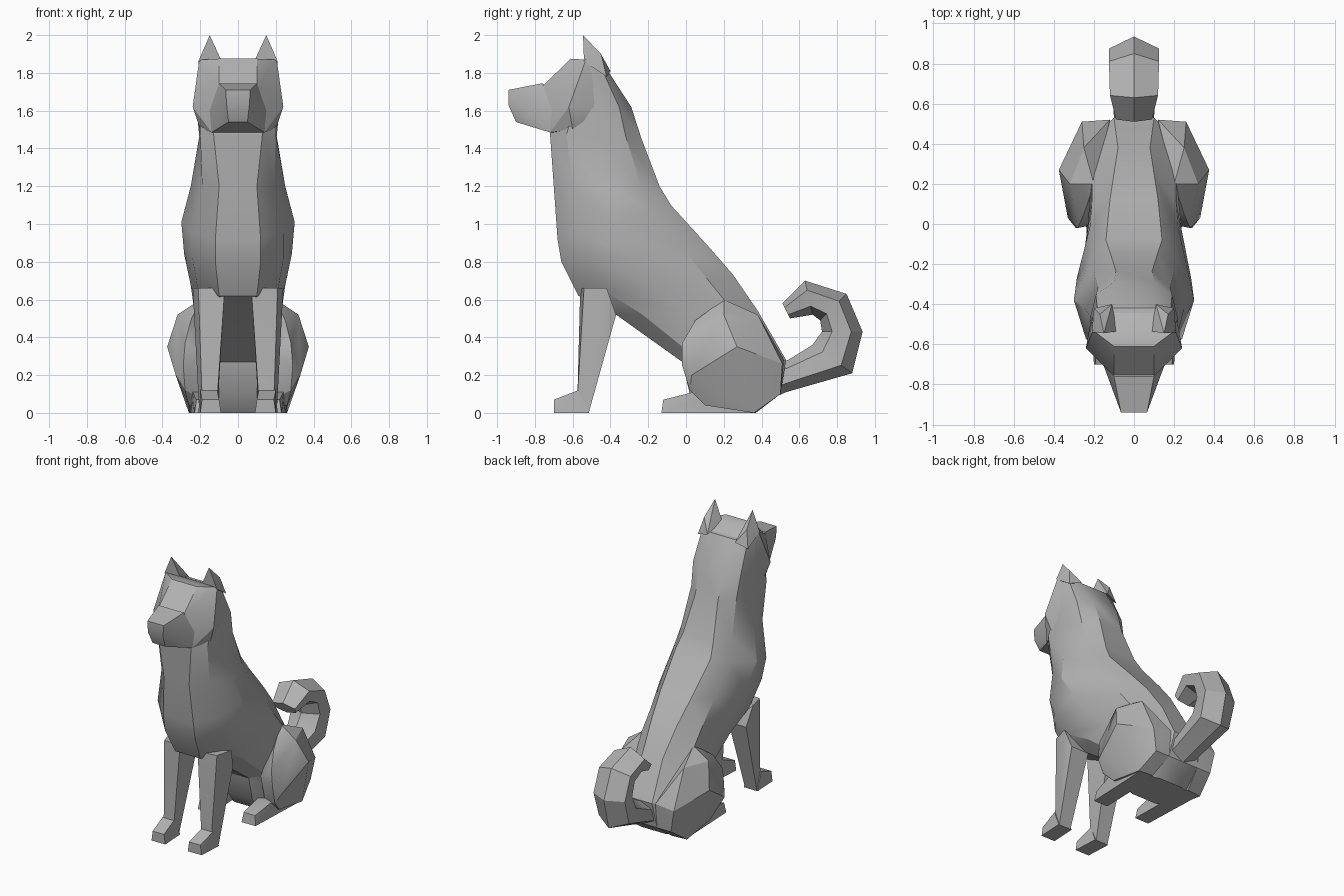
import bpy, bmesh

fur = bpy.data.materials.new("grey_fur")
fur.diffuse_color = (0.45, 0.45, 0.45, 1)


def finish(name, bm):
    bmesh.ops.recalc_face_normals(bm, faces=bm.faces)
    me = bpy.data.meshes.new(name)
    bm.to_mesh(me)
    bm.free()
    me.materials.append(fur)
    ob = bpy.data.objects.new(name, me)
    bpy.context.collection.objects.link(ob)
    bpy.ops.object.select_all(action='DESELECT')
    ob.select_set(True)
    bpy.context.view_layer.objects.active = ob
    bpy.ops.object.shade_smooth_by_angle(angle=0.5)
    return ob


def hull(name, points, sides=(1,)):
    """Convex faceted solid; sides (1, -1) in one hull makes it symmetric."""
    bm = bmesh.new()
    for s in sides:
        for x, y, z in points:
            bm.verts.new((s * x, y, z))
    res = bmesh.ops.convex_hull(bm, input=bm.verts)
    loose = [v for v in bm.verts if not v.link_faces]
    bmesh.ops.delete(bm, geom=loose, context='VERTS')
    bmesh.ops.dissolve_limit(bm, angle_limit=0.02, verts=bm.verts, edges=bm.edges)
    return finish(name, bm)


def pair(name, points):
    hull("right_" + name, points, (1,))
    hull("left_" + name, points, (-1,))


def loft(name, rings):
    """Skin a list of closed rings and cap both ends."""
    bm = bmesh.new()
    vs = [[bm.verts.new(p) for p in r] for r in rings]
    n = len(vs[0])
    for a, b in zip(vs, vs[1:]):
        for i in range(n):
            j = (i + 1) % n
            bm.faces.new((a[i], a[j], b[j], b[i]))
    bm.faces.new(vs[0])
    bm.faces.new(vs[-1])
    return finish(name, bm)


def section(front, back, widths, steps):
    """Symmetric ring between a front and a back point in the middle plane."""
    pts = []
    for w, t in zip(widths, steps):
        pts.append((w, front[0] + t * (back[0] - front[0]), front[1] + t * (back[1] - front[1])))
    return pts + [(-x, y, z) for x, y, z in reversed(pts) if x > 0]


# torso and neck: front point, back point, half widths from chest to spine
body = [
    ((-0.58, 1.84), (-0.42, 1.82), (.10, .18, .20, .18, .11)),
    ((-0.66, 1.60), (-0.29, 1.62), (.12, .20, .22, .19, .10)),
    ((-0.72, 1.48), (-0.235, 1.45), (.13, .20, .205, .18, .09)),
    ((-0.70, 1.20), (-0.14, 1.20), (.10, .19, .25, .20, .12)),
    ((-0.68, 0.92), (-0.08, 1.10), (.12, .24, .30, .22, .14)),
    ((-0.66, 0.80), (0.12, 0.88), (.12, .24, .285, .22, .12)),
    ((-0.57, 0.62), (0.25, 0.73), (.10, .21, .25, .21, .10)),
    ((-0.37, 0.52), (0.38, 0.54), (.10, .19, .23, .21, .08)),
    ((-0.02, 0.27), (0.53, 0.28), (.10, .17, .20, .20, .10)),
    ((0.02, 0.10), (0.50, 0.10), (.10, .17, .20, .20, .12)),
    ((0.10, 0.00), (0.37, 0.00), (.10, .18, .20, .18, .10)),
]
loft("torso", [section(f, b, w, (0, .18, .5, .83, 1)) for f, b, w in body])

# head
hull("skull", [
    (0.205, -0.53, 1.87), (0.24, -0.62, 1.62), (0.14, -0.72, 1.485), (0.20, -0.60, 1.50),
    (0.10, -0.61, 1.875), (0.10, -0.76, 1.73), (0.21, -0.45, 1.62), (0.18, -0.45, 1.80),
    (0.10, -0.42, 1.81), (0.15, -0.50, 1.485)], (1, -1))
hull("muzzle", [
    (0.10, -0.76, 1.745), (0.065, -0.94, 1.71), (0.06, -0.94, 1.63), (0.05, -0.90, 1.54),
    (0.14, -0.72, 1.485), (0.15, -0.71, 1.60), (0.10, -0.62, 1.60)], (1, -1))
pair("ear", [
    (0.15, -0.545, 2.0), (0.085, -0.535, 1.86), (0.21, -0.54, 1.86), (0.17, -0.45, 1.90),
    (0.20, -0.42, 1.78), (0.11, -0.40, 1.81)])

# front legs and paws
pair("front_leg", [
    (0.07, -0.56, 0.66), (0.21, -0.54, 0.66), (0.24, -0.42, 0.66), (0.08, -0.37, 0.52),
    (0.22, -0.37, 0.52), (0.11, -0.575, 0.08), (0.19, -0.575, 0.08), (0.11, -0.515, 0.0),
    (0.205, -0.515, 0.0)])
pair("front_paw", [
    (0.09, -0.70, 0.0), (0.20, -0.70, 0.0), (0.10, -0.70, 0.07), (0.19, -0.70, 0.07),
    (0.11, -0.57, 0.12), (0.20, -0.57, 0.12), (0.10, -0.515, 0.0), (0.21, -0.515, 0.0)])

# hind legs
pair("haunch", [
    (0.20, 0.20, 0.60), (0.25, 0.05, 0.49), (0.25, 0.38, 0.52), (0.32, 0.20, 0.52),
    (0.375, 0.27, 0.35), (0.26, 0.51, 0.26), (0.23, 0.50, 0.10), (0.28, -0.02, 0.37),
    (0.29, -0.02, 0.25), (0.33, 0.03, 0.20), (0.28, 0.02, 0.12), (0.26, 0.10, 0.04),
    (0.26, 0.36, 0.0), (0.15, 0.37, 0.0), (0.15, 0.10, 0.05), (0.18, 0.0, 0.30),
    (0.12, 0.50, 0.10), (0.12, 0.52, 0.28)])
pair("hind_paw", [
    (0.12, -0.13, 0.0), (0.23, -0.13, 0.0), (0.13, -0.12, 0.07), (0.22, -0.12, 0.07),
    (0.13, 0.04, 0.11), (0.24, 0.04, 0.11), (0.13, 0.36, 0.0), (0.25, 0.36, 0.0),
    (0.25, 0.15, 0.10)])

# curled tail: outer and inner point of each ring, half width
tail = [
    ((0.42, 0.06), (0.45, 0.26), .10), ((0.53, 0.11), (0.54, 0.28), .10),
    ((0.88, 0.21), (0.67, 0.36), .12), ((0.935, 0.43), (0.72, 0.43), .125),
    ((0.85, 0.63), (0.71, 0.49), .125), ((0.63, 0.70), (0.67, 0.52), .12),
    ((0.51, 0.58), (0.55, 0.50), .09),
]
loft("tail", [section(o, i, (0, w, w * .9, 0), (0, .28, .75, 1)) for o, i, w in tail])
